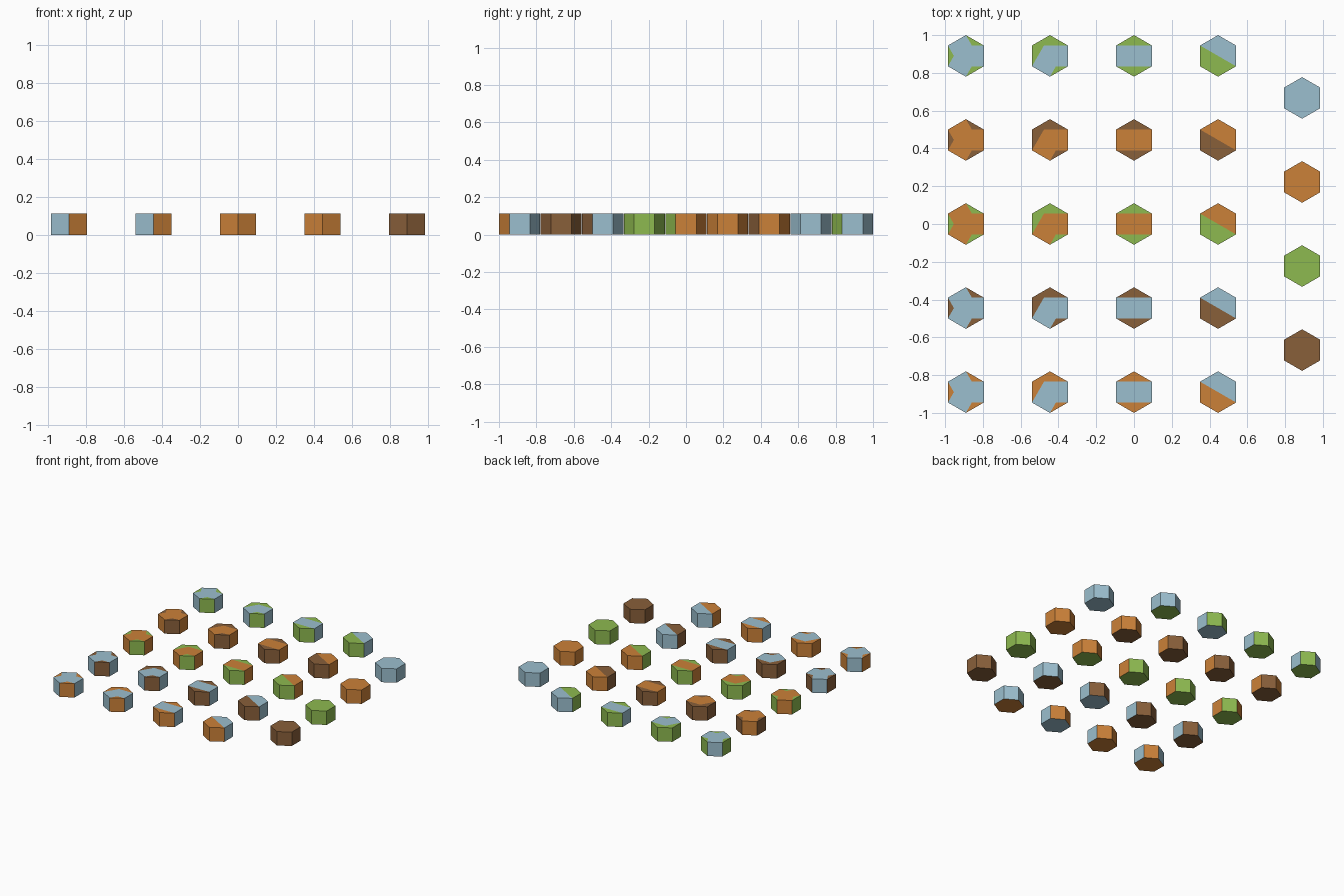
import bpy, bmesh
from math import cos, sin, radians

if "Cube" in bpy.data.objects:
    bpy.data.objects.remove(bpy.data.objects["Cube"])

R, H, STEP = 0.11, 0.112, 0.445


def material(name, rgb):
    m = bpy.data.materials.new(name)
    m.diffuse_color = (*rgb, 1)
    m.use_nodes = True
    m.node_tree.nodes["Principled BSDF"].inputs["Base Color"].default_value = m.diffuse_color
    return m


MATS = {
    "water": material("water", (0.33, 0.52, 0.62)),
    "clay": material("clay", (0.60, 0.22, 0.04)),
    "grass": material("grass", (0.27, 0.49, 0.08)),
    "soil": material("soil", (0.25, 0.115, 0.042)),
}

# Corners 0-5 run round the hexagon; 6-11 are inner points facing sides 0-5
POINTS = [(R * cos(radians(60 * i - 30)), R * sin(radians(60 * i - 30))) for i in range(6)]
INNER = R / 3 ** 0.5
POINTS += [(INNER * cos(radians(60 * i)), INNER * sin(radians(60 * i))) for i in range(6)]

# Each pattern: outline of the main area, then outlines of the border areas
PATTERNS = {
    "three_way": ([0, 1, 7, 2, 3, 9, 4, 5, 11], [[1, 2, 7], [3, 4, 9], [5, 0, 11]]),
    "bend": ([0, 1, 8, 4, 5, 11], [[1, 2, 3, 4, 8], [5, 0, 11]]),
    "straight": ([0, 1, 3, 4], [[1, 2, 3], [4, 5, 0]]),
    "half": ([0, 1, 2, 3], [[3, 4, 5, 0]]),
    "plain": ([0, 1, 2, 3, 4, 5], []),
}


def tile(name, pattern, main, border, base, x, y):
    """Hexagonal prism with its top and walls split between two colours."""
    area, edges = PATTERNS[pattern]
    bm = bmesh.new()
    used = set(range(6)) | set(area)
    top = {i: bm.verts.new((*POINTS[i], H)) for i in sorted(used)}
    bottom = [bm.verts.new((*POINTS[i], 0)) for i in range(6)]
    bm.faces.new(bottom[::-1]).material_index = 2
    for slot, outline in [(0, area)] + [(1, e) for e in edges]:
        bm.faces.new([top[i] for i in outline]).material_index = slot
        for a, b in zip(outline, outline[1:] + outline[:1]):
            if a < 6 and b == (a + 1) % 6:
                bm.faces.new((bottom[a], bottom[b], top[b], top[a])).material_index = slot
    me = bpy.data.meshes.new(name)
    bm.to_mesh(me)
    bm.free()
    for key in (main, border, base):
        me.materials.append(MATS[key])
    ob = bpy.data.objects.new(name, me)
    ob.location = (x, y, 0)
    bpy.context.collection.objects.link(ob)


# Two-colour tiles: one colour pair per row, one pattern per column
ROWS = [("water", "grass"), ("clay", "soil"), ("clay", "grass"),
        ("water", "soil"), ("water", "clay")]
for r, (main, border) in enumerate(ROWS):
    for c, pattern in enumerate(["three_way", "bend", "straight", "half"]):
        base = main if pattern == "straight" and main == "water" else border
        tile(f"{main}_{border}_{pattern}_tile", pattern, main, border, base,
             (c - 2) * STEP, (2 - r) * STEP)

# Single-colour tiles in the last column
for r, key in enumerate(["water", "clay", "grass", "soil"]):
    tile(f"{key}_tile", "plain", key, key, key, 2 * STEP, (1.5 - r) * STEP)
